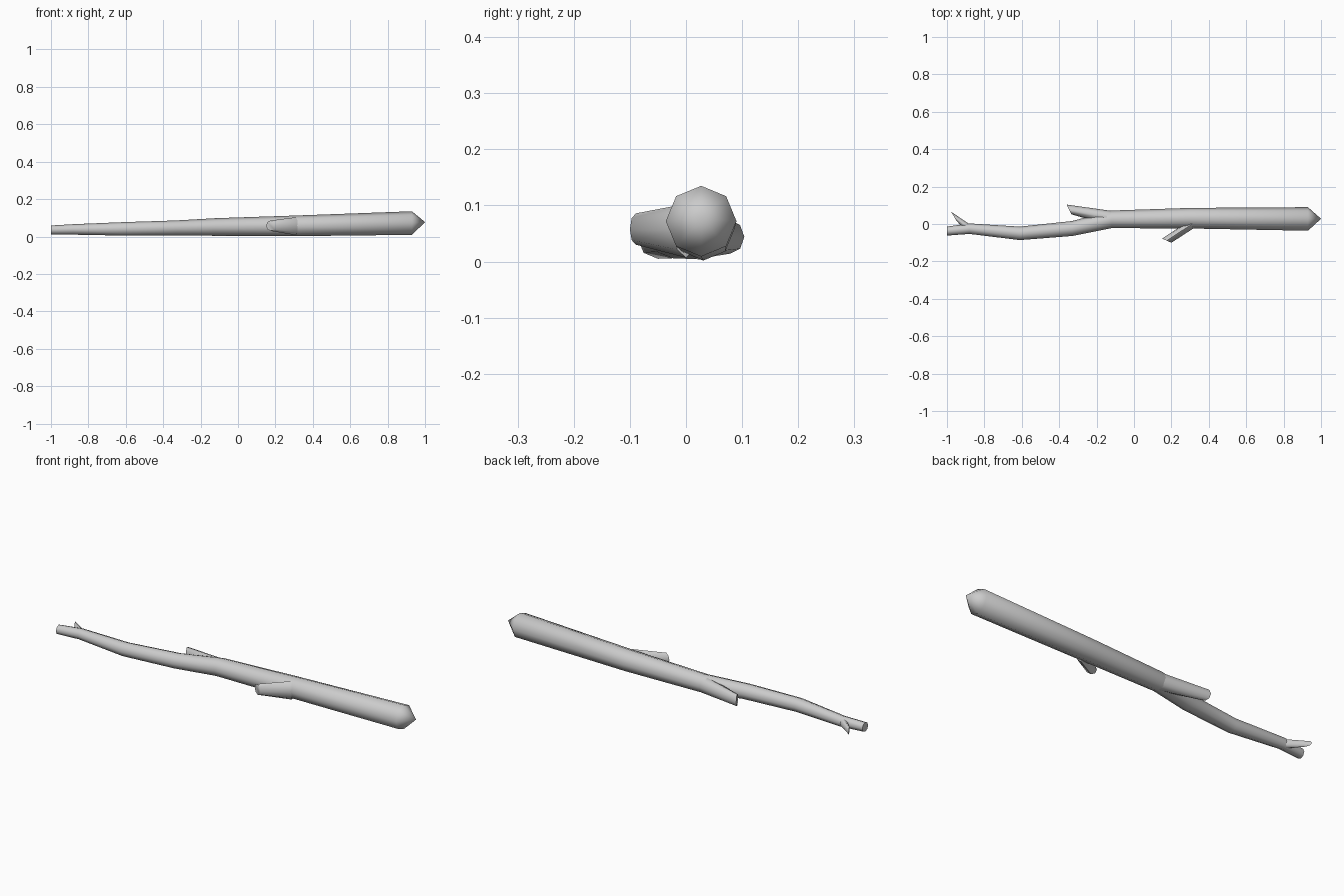
import bpy, bmesh, math
from mathutils import Vector

if "Cube" in bpy.data.objects:
    bpy.data.objects.remove(bpy.data.objects["Cube"])

SIDES = 8


def ring(bm, a, b, z, rz):
    """Octagonal ring whose plan width runs from point a to point b."""
    a, b = Vector((*a, z)), Vector((*b, z))
    mid, half = (a + b) / 2, (b - a) / 2
    return [bm.verts.new(mid + half * math.cos(t) + Vector((0, 0, rz * math.sin(t))))
            for t in (2 * math.pi * i / SIDES for i in range(SIDES))]


def tube(name, stations, tip=None):
    """Loft rings along a limb; close with flat ends or a pointed tip."""
    bm = bmesh.new()
    rings = [ring(bm, *s) for s in stations]
    for r0, r1 in zip(rings, rings[1:]):
        for i in range(SIDES):
            j = (i + 1) % SIDES
            bm.faces.new((r0[i], r0[j], r1[j], r1[i]))
    bm.faces.new(rings[0])
    if tip:
        v = bm.verts.new(tip)
        for i in range(SIDES):
            bm.faces.new((rings[-1][i], rings[-1][(i + 1) % SIDES], v))
    else:
        bm.faces.new(rings[-1])
    bmesh.ops.recalc_face_normals(bm, faces=bm.faces)
    mesh = bpy.data.meshes.new(name)
    bm.to_mesh(mesh)
    bm.free()
    ob = bpy.data.objects.new(name, mesh)
    bpy.context.collection.objects.link(ob)
    bpy.ops.object.select_all(action='DESELECT')
    ob.select_set(True)
    bpy.context.view_layer.objects.active = ob
    bpy.ops.object.shade_smooth_by_angle(angle=math.radians(60))
    return ob


# Main stick: x, centre y, centre z, radius
path = [(-1.0, -0.038, 0.035, 0.024), (-0.88, -0.025, 0.038, 0.028),
        (-0.61, -0.050, 0.041, 0.036), (-0.33, -0.024, 0.046, 0.040),
        (-0.12, 0.025, 0.051, 0.047), (0.30, 0.031, 0.057, 0.055),
        (0.93, 0.027, 0.072, 0.063)]
tube("main_stick", [((x, y - r), (x, y + r), z, r) for x, y, z, r in path],
     tip=(1.0, 0.028, 0.077))

# Broken side twigs: plan edge a, plan edge b, centre z, half height
tube("back_twig", [((-0.12, -0.01), (-0.12, 0.070), 0.049, 0.043),
                   ((-0.335, 0.052), (-0.36, 0.104), 0.044, 0.030)])
tube("front_twig", [((0.32, -0.022), (0.30, 0.022), 0.055, 0.048),
                    ((0.20, -0.10), (0.15, -0.078), 0.058, 0.028)])
tube("end_twig", [((-0.91, -0.025), (-0.87, -0.008), 0.037, 0.022),
                  ((-0.95, 0.018), (-0.978, 0.066), 0.037, 0.014)])
